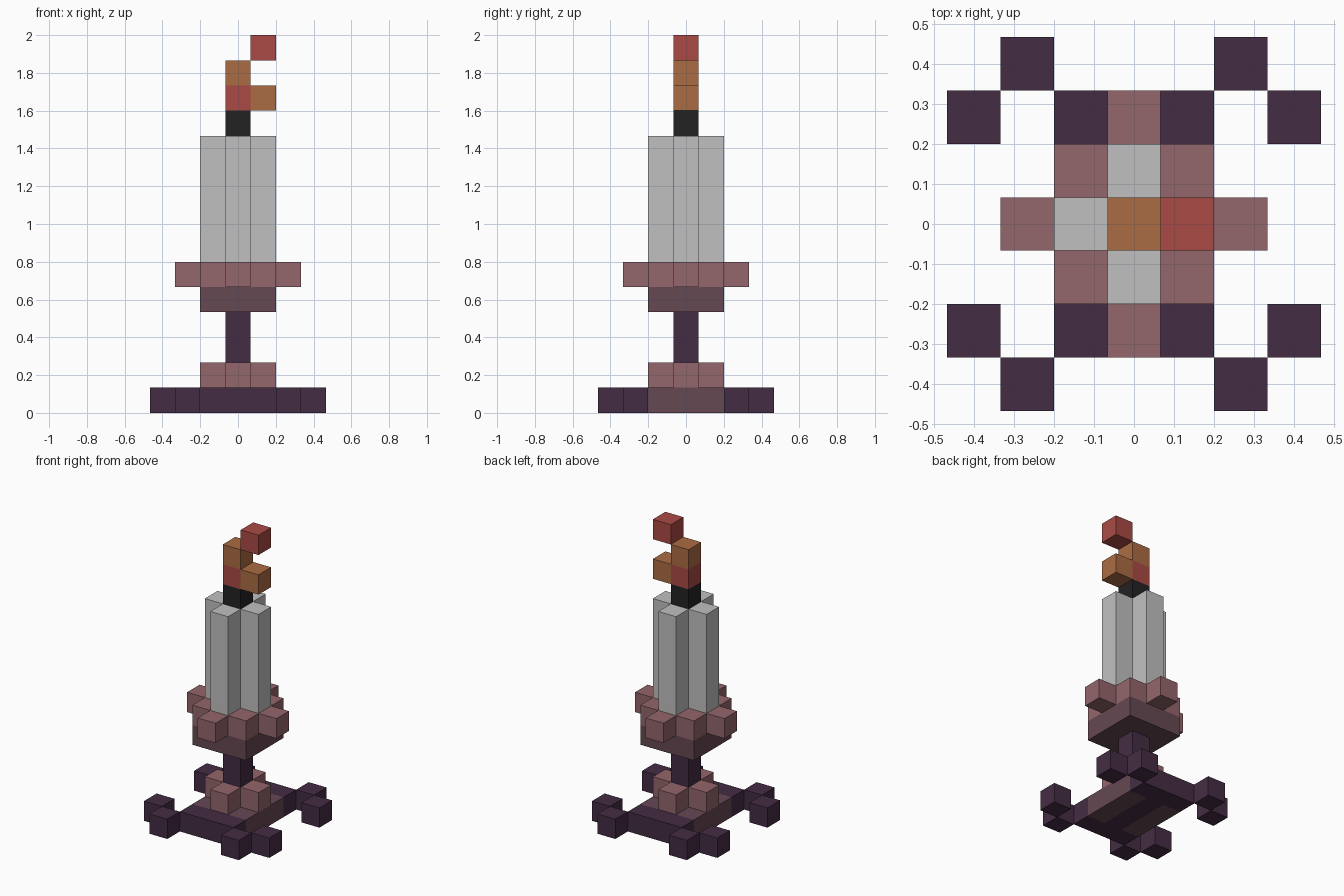
import bpy, bmesh, math
from mathutils import Vector

if "Cube" in bpy.data.objects:
    bpy.data.objects.remove(bpy.data.objects["Cube"])

U = 2 / 15  # edge of one block


def srgb(h):
    out = []
    for i in (0, 2, 4):
        c = int(h[i:i + 2], 16) / 255
        out.append(c / 12.92 if c <= 0.04045 else ((c + 0.055) / 1.055) ** 2.4)
    return (*out, 1)


def material(name, h):
    m = bpy.data.materials.new(name)
    m.diffuse_color = srgb(h)
    m.use_nodes = True
    m.node_tree.nodes["Principled BSDF"].inputs["Base Color"].default_value = m.diffuse_color
    return m


PLUM = material("dark_plum", "442C44")
MAUVE = material("mauve", "664853")
ROSE = material("dusty_rose", "94666B")
WAX = material("pale_wax", "C0C0C0")
BLACK = material("wick_black", "222222")
ORANGE = material("flame_orange", "AB6C44")
RED = material("flame_red", "AA4A45")


def block(xs, ys, zs):
    return {(x, y, z) for x in xs for y in ys for z in zs}


def mirrored(cells):
    return {(sx * x, sy * y, z) for x, y, z in cells for sx in (1, -1) for sy in (1, -1)}


one = range(-1, 2)
two = range(-2, 3)
plus = lambda zs: block(one, [0], zs) | block([0], one, zs)

parts = [
    # base: clawed feet joined by end bars, with side rails between
    ("feet", PLUM, mirrored({(2, 3, 0), (3, 2, 0), (1, 2, 0), (0, 2, 0)})),
    ("base_spine", PLUM, block([0], one, [0])),
    ("base_rails", MAUVE, block([-1, 1], one, [0])),
    # stem and its collar
    ("collar", ROSE, plus([1]) - {(0, 0, 1)}),
    ("stem", PLUM, block([0], [0], range(1, 4))),
    # drip tray
    ("tray_bottom", MAUVE, block(one, one, [4])),
    ("tray_rim", ROSE, block(one, one, [5]) | block(two, [0], [5]) | block([0], two, [5])),
    # candle
    ("candle", WAX, plus(range(6, 11))),
    ("wick", BLACK, {(0, 0, 11)}),
    # flame
    ("flame_core", RED, {(0, 0, 12)}),
    ("flame_body", ORANGE, {(1, 0, 12), (0, 0, 13)}),
    ("flame_tip", RED, {(1, 0, 14)}),
]

# lift the stem below the tray
filled = set().union(*(cells for _, _, cells in parts))
AXES = [Vector(v) for v in ((1, 0, 0), (0, 1, 0), (0, 0, 1))]


def build(name, mat, cells):
    """Outer skin of the blocks, with flat areas merged."""
    bm = bmesh.new()
    for c in sorted(cells):
        centre = Vector((c[0], c[1], c[2] + 0.5))
        for i in range(3):
            for s in (1, -1):
                n = AXES[i] * s
                if tuple(int(c[k] + n[k]) for k in range(3)) in filled:
                    continue
                a, b = AXES[(i + 1) % 3] * s, AXES[(i + 2) % 3]
                corners = ((-1, -1), (1, -1), (1, 1), (-1, 1))
                bm.faces.new([bm.verts.new((centre + (n + a * p + b * q) / 2) * U)
                              for p, q in corners])
    bmesh.ops.remove_doubles(bm, verts=bm.verts[:], dist=1e-4)
    bmesh.ops.dissolve_limit(bm, angle_limit=math.radians(1),
                             verts=bm.verts[:], edges=bm.edges[:])
    me = bpy.data.meshes.new(name)
    bm.to_mesh(me)
    bm.free()
    me.materials.append(mat)
    bpy.context.collection.objects.link(bpy.data.objects.new(name, me))


for part in parts:
    build(*part)
